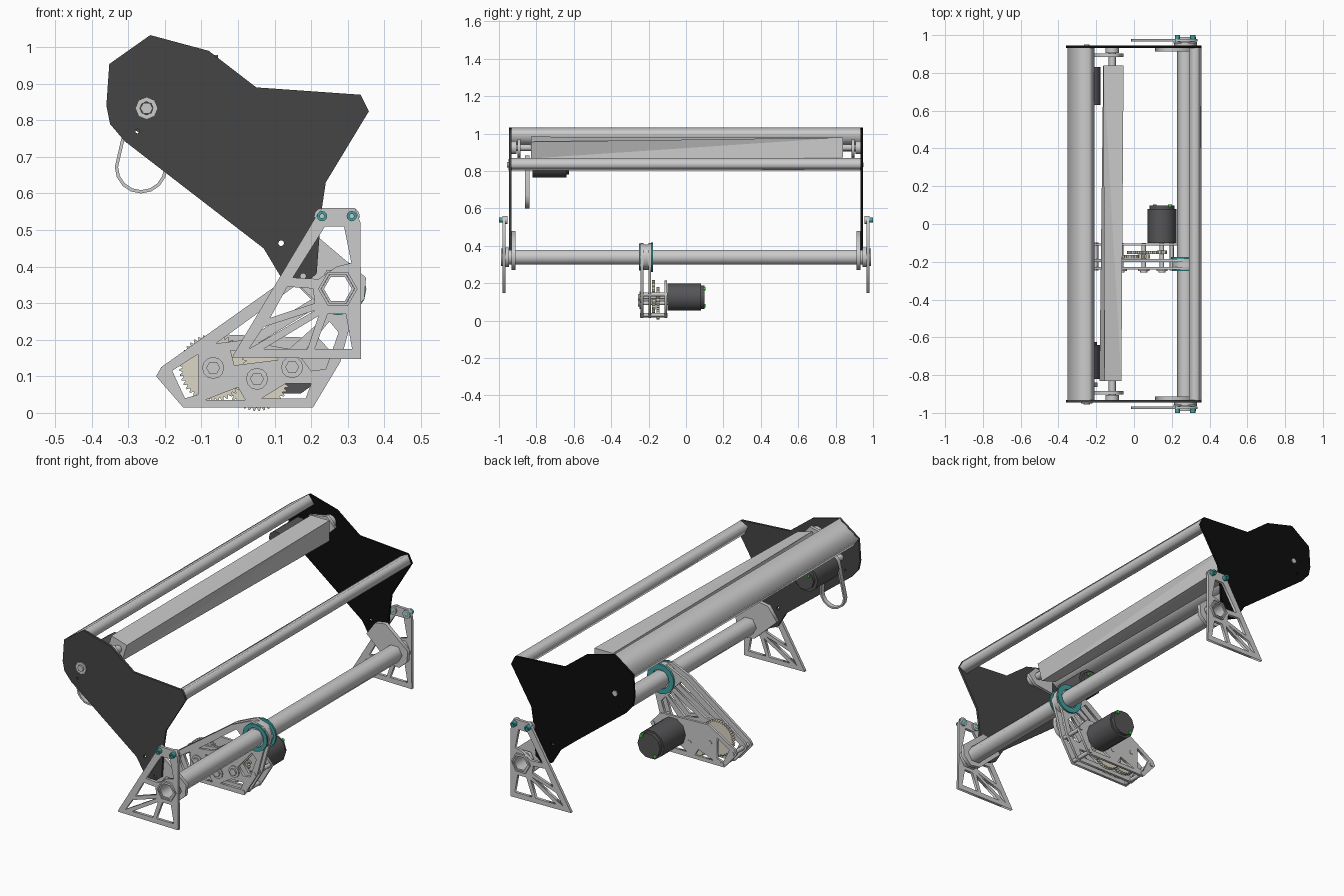
import bpy, bmesh
from math import sin, cos, pi, radians

if "Cube" in bpy.data.objects:
    bpy.data.objects.remove(bpy.data.objects["Cube"])


def material(name, rgb):
    m = bpy.data.materials.new(name)
    m.diffuse_color = (*rgb, 1)
    m.use_nodes = True
    m.node_tree.nodes["Principled BSDF"].inputs["Base Color"].default_value = m.diffuse_color
    return m


DARK = material("dark_grey", (0.06, 0.06, 0.06))
BLACK = material("black", (0.004, 0.004, 0.004))
MOTOR = material("motor_grey", (0.09, 0.09, 0.095))
TEAL = material("teal", (0.05, 0.36, 0.36))
CREAM = material("cream", (0.72, 0.68, 0.56))
GREEN = material("green", (0.05, 0.6, 0.05))


def ngon(x, z, r, n=16, rot=0.0):
    return [(x + r * cos(rot + 2 * pi * i / n), z + r * sin(rot + 2 * pi * i / n)) for i in range(n)]


def plate(name, outline, y0, y1, holes=(), mat=None):
    """Solid with an x-z outline and holes, spanning y0..y1."""
    cu = bpy.data.curves.new(name, 'CURVE')
    cu.dimensions = '2D'
    cu.fill_mode = 'BOTH'
    cu.extrude = abs(y1 - y0) / 2
    for loop in [outline, *holes]:
        s = cu.splines.new('POLY')
        s.points.add(len(loop) - 1)
        for p, (x, z) in zip(s.points, loop):
            p.co = (x, z, 0, 1)
        s.use_cyclic_u = True
    ob = bpy.data.objects.new(name, cu)
    bpy.context.collection.objects.link(ob)
    ob.location.y = (y0 + y1) / 2
    ob.rotation_euler.x = radians(90)
    bpy.ops.object.select_all(action='DESELECT')
    ob.select_set(True)
    bpy.context.view_layer.objects.active = ob
    bpy.ops.object.convert(target='MESH')
    ob = bpy.context.object
    if mat:
        ob.data.materials.append(mat)
    return ob


def disc(name, x, z, r, y0, y1, n=12, bore=0.0, mat=None, rot=0.0):
    return plate(name, ngon(x, z, r, n, rot), y0, y1, [ngon(x, z, bore, n, rot)] if bore else (), mat)


def gear(name, x, z, r, y0, y1, teeth):
    pts = []
    for i in range(teeth):
        for f, rad in ((0, r - .009), (.3, r), (.55, r), (.85, r - .009)):
            a = 2 * pi * (i + f) / teeth
            pts.append((x + rad * cos(a), z + rad * sin(a)))
    return plate(name, pts, y0, y1, [ngon(x, z, .012, 6)], CREAM)


def box_beam(name, a, b, depth, length):
    """Beam along y, its outer face runs from a to b, depth goes to the right of a->b."""
    dx, dz = b[0] - a[0], b[1] - a[1]
    l = (dx * dx + dz * dz) ** .5
    nx, nz = dz / l * depth, -dx / l * depth
    plate(name, [a, b, (b[0] + nx, b[1] + nz), (a[0] + nx, a[1] + nz)], -length, length)


SX, SZ = 0.273, 0.339          # pivot shaft axis
shaft_hex = ngon(SX, SZ, .0455, 6)

# swinging side plates, pivot plates, stand brackets on both ends
side = [(-.352, .954), (-.24, 1.033), (-.08, .99), (.05, .89), (.335, .87), (.358, .825), (.24, .63),
        (.228, .55), (.215, .38), (.17, .344), (.12, .367), (.07, .45), (-.31, .743), (-.35, .79), (-.36, .84)]
pivot = [(.11, .40), (.16, .47), (.22, .48), (.35, .37), (.345, .31), (.30, .27), (.24, .28)]
bracket = [(.215, .54), (.23, .56), (.32, .56), (.335, .52), (.337, .147), (-.015, .152), (-.012, .16)]
bracket_holes = [
    [(.238, .51), (.29, .51), (.31, .41), (.27, .40), (.22, .366), (.15, .37)],
    [(.135, .345), (.205, .34), (.21, .30), (.088, .26)],
    [(.07, .235), (.21, .28), (.03, .175)],
    [(.22, .265), (.19, .175), (.07, .175)],
    [(.245, .27), (.295, .27), (.312, .175), (.21, .175)]]
for end, s, mat in (("front", -1, DARK), ("back", 1, BLACK)):
    plate(end + "_side_plate", side, s * .933, s * .945,
          [ngon(.118, .464, .008, 8), ngon(.178, .374, .008, 8), ngon(-.275, .77, .006, 8)], mat)
    plate(end + "_pivot_plate", pivot, s * .912, s * .932, [shaft_hex])
    plate(end + "_stand_bracket", bracket, s * .965, s * .98, [*bracket_holes, shaft_hex])
    disc(end + "_outer_collar", SX, SZ, .054, s * .979, s * .99, 6, .046)
    disc(end + "_inner_collar", SX, SZ, .06, s * .945, s * .964, 6, .046)
    for x in (.23, .311):
        disc(end + "_bracket_bolt", x, .538, .014, s * .955, s * 1.0, 12, .006, TEAL)
        disc(end + "_bolt_spacer", x, .538, .022, s * .955, s * .964)
    # roller end shaft and motor bolt through the plate
    disc(end + "_roller_shaft", -.115, .925, .02, s * .8, s * .933, 6)
    disc(end + "_roller_bearing", -.115, .925, .035, s * .905, s * .932)
disc("motor_mount_ring", -.25, .833, .031, -.95, -.944, 8, .018)
disc("motor_mount_nut", -.25, .833, .017, -.956, -.93, 6)
disc("back_mount_nut", -.25, .833, .015, .93, .95, 6)

# pivot shaft: long hollow hexagonal tube
plate("pivot_shaft", shaft_hex, -.985, .985, [ngon(SX, SZ, .038, 6)])

# cross beams between the side plates
box_beam("rear_top_beam", (-.352, .954), (-.24, 1.033), .055, .932)
box_beam("front_beam", (.335, .87), (.357, .825), .05, .932)

# intake roller: faceted, slightly twisted along its length
bm = bmesh.new()
rings = []
for y, x, r, rot in ((-.83, -.125, .066, 28), (.84, -.109, .076, 45)):
    rings.append([bm.verts.new((px, y, pz)) for px, pz in ngon(x, .925, r, 4, radians(rot))])
for i in range(4):
    j = (i + 1) % 4
    a, b, c, d = rings[0][i], rings[0][j], rings[1][j], rings[1][i]
    bm.faces.new((a, b, c))
    bm.faces.new((a, c, d))
bm.faces.new(rings[0])
bm.faces.new(rings[1])
bmesh.ops.recalc_face_normals(bm, faces=bm.faces)
me = bpy.data.meshes.new("intake_roller")
bm.to_mesh(me)
bpy.context.collection.objects.link(bpy.data.objects.new("intake_roller", me))

# roller motors and drives
disc("front_roller_motor", -.25, .833, .07, -.82, -.64, 10, mat=MOTOR)
disc("front_roller_motor_cap", -.25, .833, .055, -.64, -.625, 10, mat=MOTOR)
disc("front_motor_spindle", -.25, .833, .016, -.935, -.82, 8)
disc("back_roller_motor", -.22, .915, .042, .63, .83, 10, mat=MOTOR)
disc("back_motor_spindle", -.22, .915, .012, .83, .933, 8)
for x in (-.28, -.22):
    disc("roller_motor_terminal", x, .86, .008, -.63, -.618, 6, mat=GREEN)


def loop(top, bottom, rt, rb):
    up = [(top[0] + rt * cos(pi * i / 8), top[1] + rt * sin(pi * i / 8)) for i in range(9)]
    low = [(bottom[0] - rb * cos(pi * i / 8), bottom[1] - rb * sin(pi * i / 8)) for i in range(9)]
    return up + low


plate("hanging_belt", loop((-.25, .833), (-.265, .672), .05, .072), -.862, -.838,
      [loop((-.25, .833), (-.265, .672), .041, .063)])
for y0, y1 in ((.885, .902), (-.902, -.885)):
    plate("roller_drive_link", [(-.21, .86), (-.10, .875), (-.055, .92), (-.10, .97), (-.21, .95)], y0, y1)

# lift gearbox: truss plates hanging from the shaft
lower = [[(-.18, .115), (-.11, .16), (-.11, .05), (-.145, .04)],
         [(-.09, .035), (0, .07), (.02, .035)],
         [(.065, .04), (.13, .08), (.2, .08), (.185, .04)]]
upper = [[(-.06, .19), (.16, .35), (.2, .31), (.02, .2)],
         [(.055, .19), (.21, .285), (.235, .26), (.14, .175)],
         [(.17, .155), (.25, .25), (.275, .22), (.24, .12), (.2, .115)],
         [(-.01, .13), (-.02, .17), (.09, .165), (.11, .145)]]
arm = [(-.224, .10), (-.21, .125), (.13, .366), (.24, .415), (.31, .395), (.338, .34), (.312, .26),
       (.28, .14), (.205, .015), (-.15, .015)]
for y in (-.242, -.2):
    plate("gearbox_arm_plate", arm, y, y + .014, [*lower, *upper, shaft_hex])
plate("gearbox_motor_plate", [(-.224, .10), (-.21, .125), (-.06, .215), (.22, .205), (.28, .14), (.205, .015),
      (-.15, .015)], -.115, -.102, lower)
disc("shaft_collar", SX, SZ, .068, -.228, -.2, 12, .046)
disc("shaft_bearing_ring", SX, SZ, .078, -.186, -.176, 16, .05, TEAL)
disc("shaft_bearing_rim", SX, SZ, .072, -.25, -.242, 16, .05, TEAL)
for x, z in ((-.2, .1), (-.14, .028), (.2, .03), (.262, .14)):
    disc("gearbox_standoff", x, z, .011, -.245, -.098, 8)

# gear train with hex axles and nuts
gear("large_output_gear", -.068, .123, .093, -.182, -.165, 42)
gear("middle_gear", .052, .093, .088, -.158, -.142, 40)
gear("middle_pinion", .052, .093, .034, -.182, -.162, 14)
gear("motor_pinion", .148, .125, .026, -.16, -.14, 12)
for x, z in ((-.068, .123), (.052, .093), (.148, .125)):
    disc("gear_axle", x, z, .012, -.252, -.1, 6)
    disc("axle_bearing", x, z, .03, -.248, -.24, 12, .014)
    disc("axle_nut", x, z, .019, -.256, -.247, 6)

# lift motor
disc("lift_motor", .148, .125, .076, -.1, .08, 10, mat=MOTOR)
disc("lift_motor_cap", .148, .125, .066, .08, .098, 10, mat=MOTOR)
for x, z in ((.19, .17), (.11, .08)):
    disc("lift_motor_terminal", x, z, .01, .09, .104, 6, mat=GREEN)
